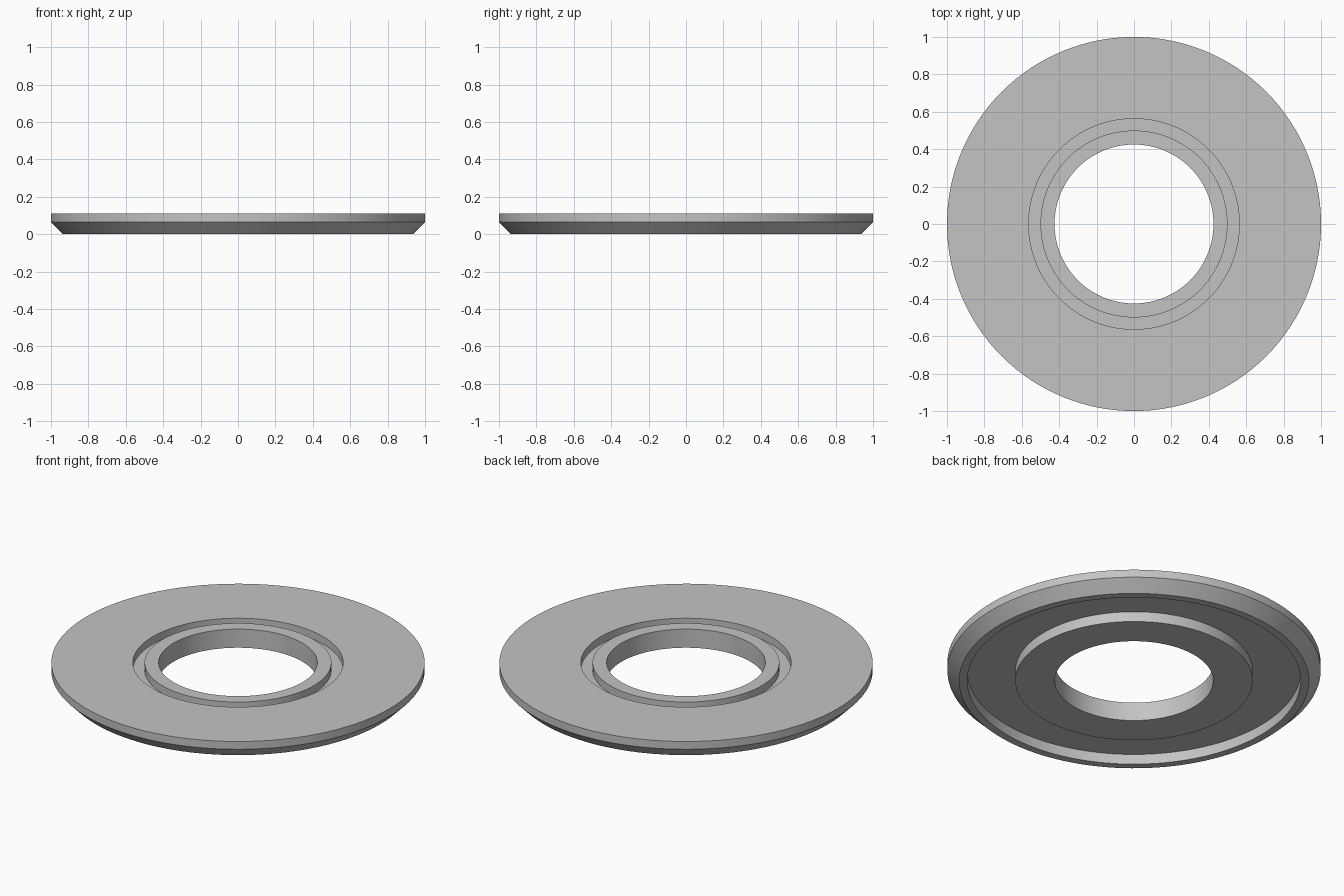
import bpy, bmesh, math

if "Cube" in bpy.data.objects:
    bpy.data.objects.remove(bpy.data.objects["Cube"])

SEGMENTS = 128

# Closed cross-section (radius, height) running around the ring
profile = [
    (0.425, 0.0), (0.636, 0.0),        # underside of the hub
    (0.636, 0.06), (0.893, 0.06),      # recess under the flange
    (0.893, 0.0), (0.937, 0.0),        # lower rim lip
    (1.0, 0.064), (1.0, 0.11),         # chamfer and outer edge
    (0.563, 0.11), (0.563, 0.065),     # top face, groove outer wall
    (0.5, 0.065), (0.5, 0.11),         # groove floor and inner wall
    (0.425, 0.11),                     # collar around the bore
]

grey = bpy.data.materials.new("light grey")
grey.diffuse_color = (0.55, 0.55, 0.55, 1.0)
grey.use_nodes = True
grey.node_tree.nodes["Principled BSDF"].inputs["Base Color"].default_value = grey.diffuse_color

# Sweep the cross-section around the z axis
bm = bmesh.new()
rings = []
for i in range(SEGMENTS):
    a = 2 * math.pi * i / SEGMENTS
    rings.append([bm.verts.new((r * math.cos(a), r * math.sin(a), z)) for r, z in profile])
n = len(profile)
for i in range(SEGMENTS):
    here, there = rings[i], rings[(i + 1) % SEGMENTS]
    for j in range(n):
        k = (j + 1) % n
        bm.faces.new((here[j], there[j], there[k], here[k]))
bmesh.ops.recalc_face_normals(bm, faces=bm.faces)

mesh = bpy.data.meshes.new("flanged_ring")
bm.to_mesh(mesh)
bm.free()
mesh.materials.append(grey)
ring = bpy.data.objects.new("flanged_ring", mesh)
bpy.context.collection.objects.link(ring)

# Smooth around the ring, sharp at the profile corners
bpy.context.view_layer.objects.active = ring
ring.select_set(True)
bpy.ops.object.shade_smooth_by_angle(angle=math.radians(30))
